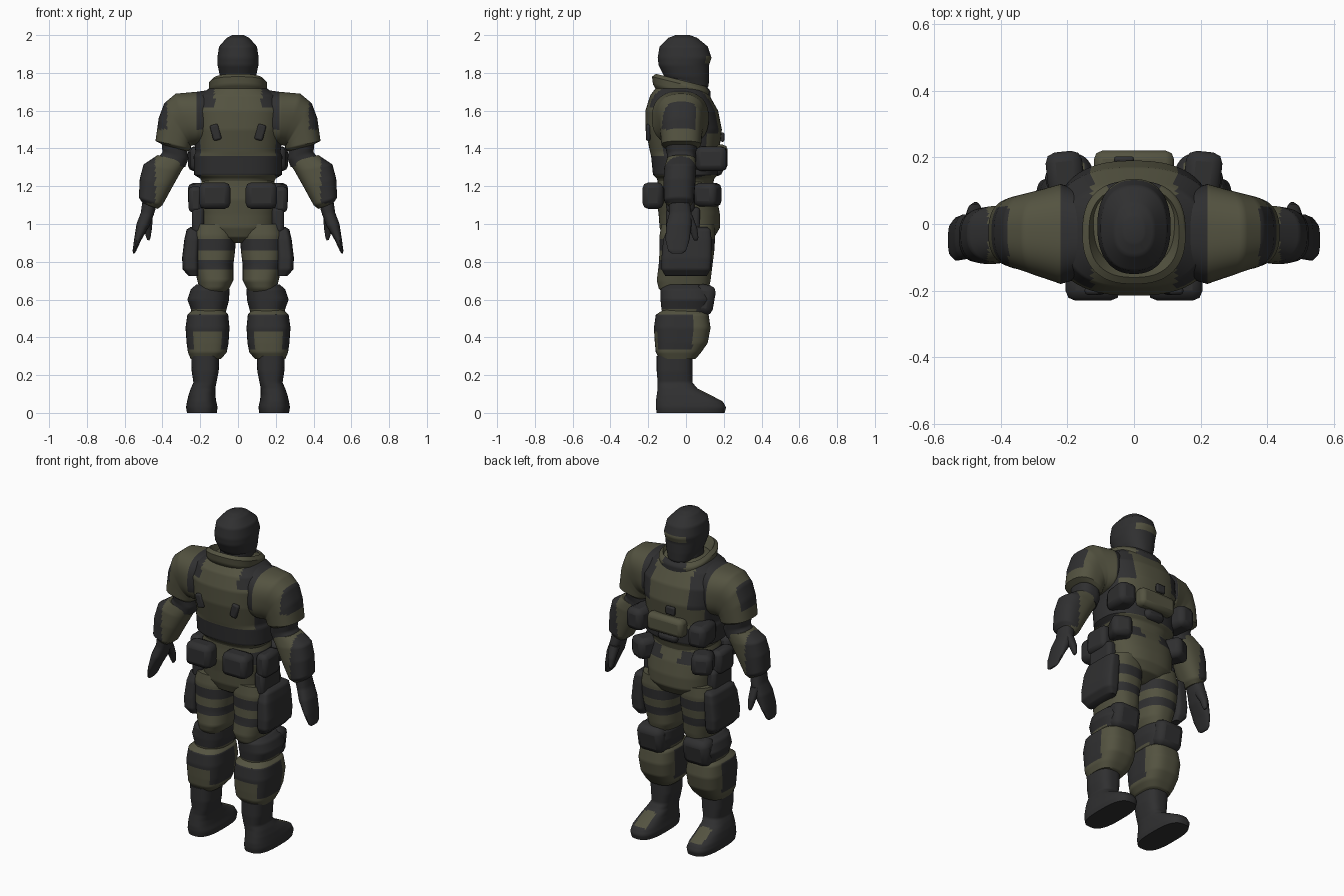
import bpy, bmesh, math
from mathutils import Vector, Euler


def material(name, rgb):
    m = bpy.data.materials.new(name)
    m.diffuse_color = (*rgb, 1)
    return m


MATS = [material("olive cloth", (0.088, 0.086, 0.052)),
        material("charcoal gear", (0.029, 0.029, 0.030))]
OLIVE, DARK = 0, 1


def finish(bm, name, mirror, bevel=0.0):
    bmesh.ops.recalc_face_normals(bm, faces=bm.faces)
    me = bpy.data.meshes.new(name)
    bm.to_mesh(me)
    bm.free()
    for m in MATS:
        me.materials.append(m)
    ob = bpy.data.objects.new(name, me)
    bpy.context.collection.objects.link(ob)
    bpy.ops.object.select_all(action='DESELECT')
    ob.select_set(True)
    bpy.context.view_layer.objects.active = ob
    bpy.ops.object.shade_smooth_by_angle(angle=math.radians(50))
    if bevel:
        b = ob.modifiers.new("bevel", 'BEVEL')
        b.width, b.segments = bevel, 2
    if mirror:
        ob.modifiers.new("mirror", 'MIRROR').use_mirror_merge = False
    return ob


def loft(name, sections, rule=None, mirror=False, n=60, power=2.5, slope=0.0):
    """Skin over rings; a section is (x0, z0, x1, z1, y0, y1), its two side points and its depth."""
    rings = [Vector(sections[0])]
    for a, b in zip(sections, sections[1:]):
        a, b = Vector(a), Vector(b)
        k = max(1, round((b - a).length / 0.014))
        rings += [a.lerp(b, i / k) for i in range(1, k + 1)]
    bm = bmesh.new()
    loops = []
    for x0, z0, x1, z1, y0, y1 in rings:
        loop = []
        for i in range(n):
            t = math.tau * (i + 0.5) / n
            c, s = math.cos(t), math.sin(t)
            c = math.copysign(abs(c) ** (2 / power), c) / 2 + 0.5
            s = math.copysign(abs(s) ** (2 / power), s) / 2 + 0.5
            y = y0 + (y1 - y0) * s
            loop.append(bm.verts.new((x0 + (x1 - x0) * c, y, z0 + (z1 - z0) * c - slope * y)))
        loops.append(loop)
    for a, b in zip(loops, loops[1:]):
        for i in range(n):
            j = (i + 1) % n
            bm.faces.new((a[i], a[j], b[j], b[i]))
    bm.faces.new(loops[0][::-1])
    bm.faces.new(loops[-1])
    bmesh.ops.recalc_face_normals(bm, faces=bm.faces)
    bm.normal_update()
    for f in bm.faces:
        c = f.calc_center_median()
        f.material_index = int(rule(c.x, c.y, c.z, f.normal)) if callable(rule) else (rule or 0)
    return finish(bm, name, mirror)


def level(z, x0, x1, y0, y1):
    return (x0, z, x1, z, y0, y1)


def wide(z, a, y0, y1):
    return level(z, -a, a, y0, y1)


def box(name, center, size, mat=DARK, rot=(0, 0, 0), bevel=0.025, mirror=True):
    bm = bmesh.new()
    bmesh.ops.create_cube(bm, size=1)
    e = Euler([math.radians(r) for r in rot])
    for v in bm.verts:
        p = Vector([v.co[i] * size[i] for i in range(3)])
        p.rotate(e)
        v.co = p + Vector(center)
    for f in bm.faces:
        f.material_index = mat
    return finish(bm, name, mirror, bevel)


# Head with an eye opening
loft("head", [wide(1.70, .045, .0, .10), wide(1.73, .075, -.06, .12), wide(1.78, .095, -.115, .122),
              wide(1.84, .108, -.145, .122), wide(1.88, .11, -.15, .135), wide(1.94, .10, -.14, .115),
              wide(1.985, .06, -.095, .06), wide(2.0, .03, -.055, .02)],
     lambda x, y, z, n: not (y > .08 and 1.853 < z < 1.89 and abs(x) < .075), power=2.3)
loft("neck", [wide(1.66, .095, -.1, .09), wide(1.78, .085, -.1, .07)], DARK)

# Collar, rising toward the nape, with a dark throat
loft("collar", [wide(1.66, .135, -.15, .11), wide(1.695, .152, -.175, .13), wide(1.735, .155, -.18, .13),
                wide(1.755, .135, -.16, .11), wide(1.70, .11, -.13, .09)],
     lambda x, y, z, n: y > .06 and abs(x) < .075, slope=.25)


# Vest with dark waistband, flanks and shoulder straps
def vest_colour(x, y, z, n):
    x = abs(x)
    strap = .125 < x < .225 and z > (1.62 if y < 0 else 1.48)
    return 1.26 < z < 1.36 or (x > .2 and z < 1.57) or strap


loft("vest", [wide(1.20, .18, -.14, .14), wide(1.24, .20, -.155, .15), wide(1.26, .232, -.175, .17),
              wide(1.36, .235, -.185, .175), wide(1.38, .225, -.19, .175), wide(1.5, .24, -.215, .19),
              wide(1.6, .25, -.215, .17), wide(1.68, .21, -.19, .125), wide(1.72, .15, -.16, .10),
              wide(1.735, .1, -.12, .07)], vest_colour)
box("chest_pouch", (0, .175, 1.365), (.24, .09, .11), OLIVE, mirror=False)
box("chest_buckle", (0, .165, 1.285), (.13, .06, .06), mirror=False)
box("chest_clip", (-.03, .193, 1.46), (.06, .02, .05), bevel=.008, mirror=False)
box("side_chest_pouch", (.205, .135, 1.345), (.11, .165, .13), rot=(0, 0, -6), bevel=.03)
box("back_patch", (.118, -.2, 1.485), (.045, .025, .085), rot=(0, 15, 0), bevel=.01)

# Hips, belt and belt pouches
loft("hips", [wide(1.25, .185, -.15, .14), wide(1.2, .2, -.15, .14), wide(1.13, .22, -.155, .165),
              wide(1.05, .207, -.145, .18), wide(.98, .2, -.14, .18), wide(.93, .14, -.12, .15),
              wide(.9, .06, -.07, .08)],
     lambda x, y, z, n: 1.13 < z < 1.2 and abs(x) > .06)
box("back_pouch", (.123, -.175, 1.15), (.165, .11, .14), bevel=.03)
box("hip_pouch", (.225, -.03, 1.13), (.075, .15, .14))
box("front_pouch", (.195, .115, 1.155), (.12, .13, .125), rot=(0, 0, -25), bevel=.03)
box("holster_strap", (.212, -.015, 1.02), (.065, .18, .14), bevel=.02)

# Legs
loft("thigh", [level(1.0, .02, .235, -.13, .15), level(.94, .01, .25, -.14, .155),
               level(.86, .015, .245, -.14, .15), level(.78, .025, .235, -.145, .14),
               level(.70, .025, .215, -.155, .13), level(.66, .045, .205, -.145, .12),
               level(.63, .06, .21, -.12, .10)],
     lambda x, y, z, n: .865 < z < .915 or .755 < z < .805, mirror=True)
loft("holster", [level(.985, .205, .25, -.07, .11), level(.97, .2, .272, -.1, .13),
                 level(.92, .2, .284, -.12, .135), level(.82, .205, .296, -.13, .135),
                 level(.76, .205, .293, -.13, .13), level(.725, .21, .262, -.11, .11)],
     DARK, mirror=True, power=4)
loft("knee", [level(.68, .07, .22, -.11, .11), level(.655, .045, .25, -.135, .135),
              level(.6, .047, .268, -.135, .145), level(.55, .06, .25, -.13, .13),
              level(.50, .075, .24, -.12, .1)],
     lambda x, y, z, n: .555 < z or y > .05, mirror=True)
box("knee_pad", (.155, .095, .6), (.17, .11, .16), rot=(-10, 0, 0), bevel=.035)


def shin_colour(x, y, z, n):
    back = .43 < z < .515 and y < -.04
    flank = .34 < z < .515 and -.15 < y < .035 and (n.x > .5 or n.x < -.5)
    return back or flank


loft("shin", [level(.545, .075, .24, -.12, .09), level(.52, .052, .268, -.16, .12),
              level(.45, .045, .278, -.17, .13), level(.37, .05, .272, -.165, .115),
              level(.32, .06, .265, -.16, .08), level(.285, .09, .25, -.14, .05)],
     shin_colour, mirror=True, power=3)
loft("boot", [level(0, .112, .27, -.155, .205), level(.03, .108, .275, -.16, .212),
              level(.06, .115, .27, -.16, .195), level(.095, .12, .262, -.155, .13),
              level(.13, .12, .25, -.15, .06), level(.16, .114, .236, -.15, .035),
              level(.22, .102, .245, -.155, .035), level(.30, .1, .248, -.155, .035)],
     lambda x, y, z, n: not (.075 < y < .18 and n.z > .4 and abs(x - .19) < .04),
     mirror=True, power=2.8)


# Arms: padded sleeve, elbow, forearm, glove
def sleeve_colour(x, y, z, n):
    patch = x > .375 and 1.5 < z < 1.67 and -.13 < y < .05
    return patch or (x < .222 and z > 1.5)


loft("sleeve", [(.15, 1.71, .15, 1.42, -.16, .10), (.22, 1.70, .22, 1.42, -.18, .12),
                (.33, 1.69, .245, 1.415, -.155, .10), (.39, 1.64, .25, 1.41, -.14, .09),
                (.42, 1.56, .25, 1.40, -.135, .085), (.437, 1.44, .25, 1.40, -.13, .08),
                (.40, 1.42, .265, 1.385, -.11, .06)], sleeve_colour, mirror=True)
loft("elbow", [(.405, 1.44, .27, 1.40, -.11, .06), (.40, 1.38, .262, 1.345, -.10, .05),
               (.43, 1.34, .28, 1.30, -.10, .05)], DARK, mirror=True)
loft("forearm", [(.425, 1.365, .27, 1.325, -.10, .05), (.50, 1.315, .30, 1.28, -.115, .055),
                 (.52, 1.24, .345, 1.2, -.12, .05), (.525, 1.14, .40, 1.10, -.115, .04),
                 (.505, 1.11, .425, 1.08, -.09, .02)],
     lambda x, y, z, n: x > .437 and z > 1.11, mirror=True)
loft("glove", [(.505, 1.13, .43, 1.10, -.09, .02), (.515, 1.06, .445, 1.05, -.09, .03),
               (.538, 1.0, .468, .99, -.105, .03), (.55, .92, .512, .915, -.11, .02),
               (.558, .86, .54, .855, -.095, .0), (.556, .845, .548, .843, -.075, -.02)],
     DARK, mirror=True, n=16)
loft("thumb", [(.51, 1.05, .45, 1.04, -.03, .035), (.50, .98, .455, .975, .015, .06),
               (.487, .93, .463, .925, .035, .066), (.48, .915, .47, .913, .042, .06)],
     DARK, mirror=True, n=12)
